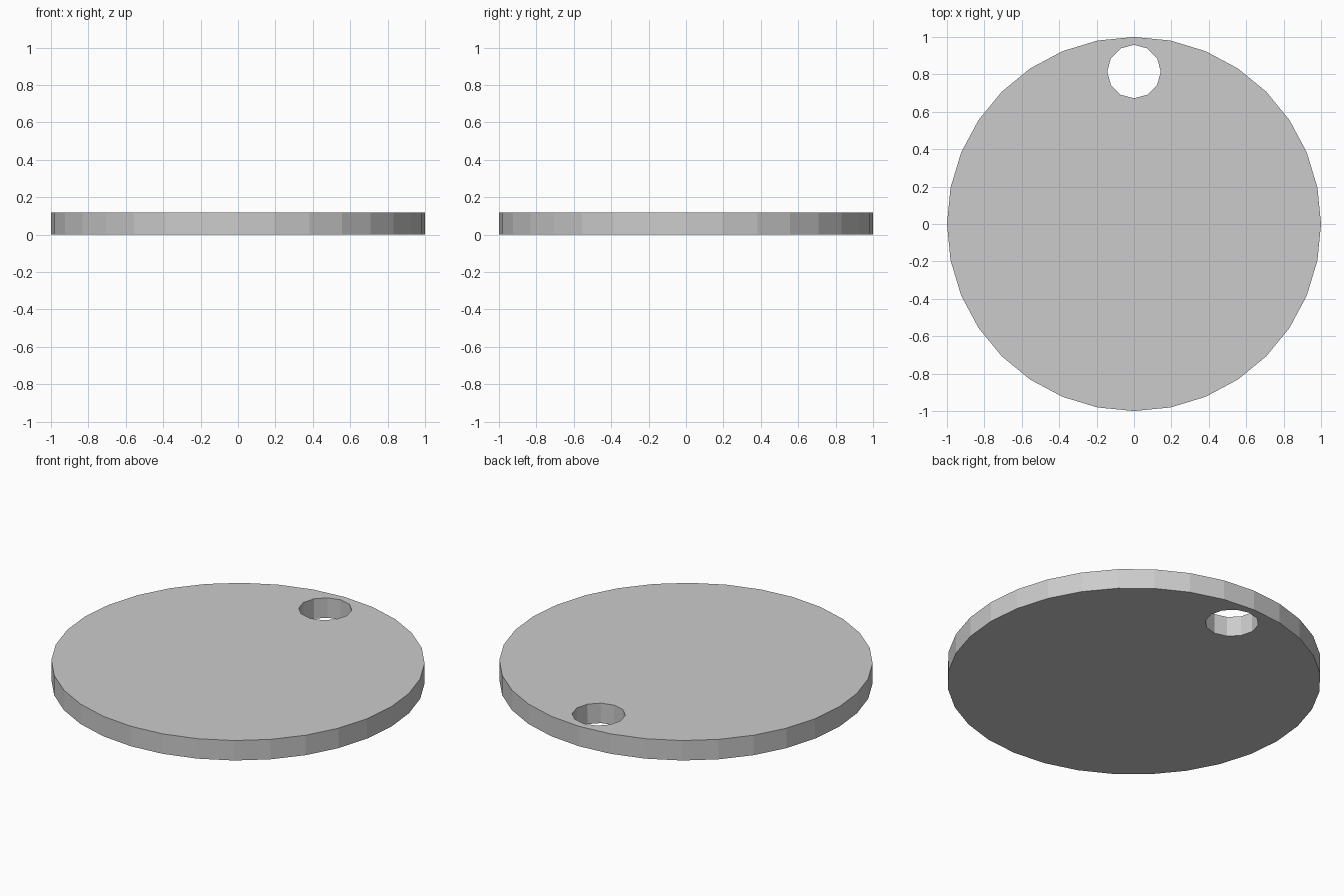
import bpy

if "Cube" in bpy.data.objects:
    bpy.data.objects.remove(bpy.data.objects["Cube"])

THICKNESS = 0.118


def cylinder(name, sides, radius, depth, location):
    bpy.ops.mesh.primitive_cylinder_add(
        vertices=sides, radius=radius, depth=depth, location=location)
    obj = bpy.context.object
    obj.name = name
    return obj


# Hole cutter near the back rim
cutter = cylinder("hole_cutter", 12, 0.143, 0.5, (0, 0.815, THICKNESS / 2))
cutter.hide_render = True

# Flat 32-sided disc
disc = cylinder("disc_tag", 32, 1.0, THICKNESS, (0, 0, THICKNESS / 2))

# Cut the hole through the disc
cut = disc.modifiers.new("hole", 'BOOLEAN')
cut.operation = 'DIFFERENCE'
cut.solver = 'EXACT'
cut.object = cutter
bpy.ops.object.modifier_apply(modifier=cut.name)
bpy.data.objects.remove(cutter)
